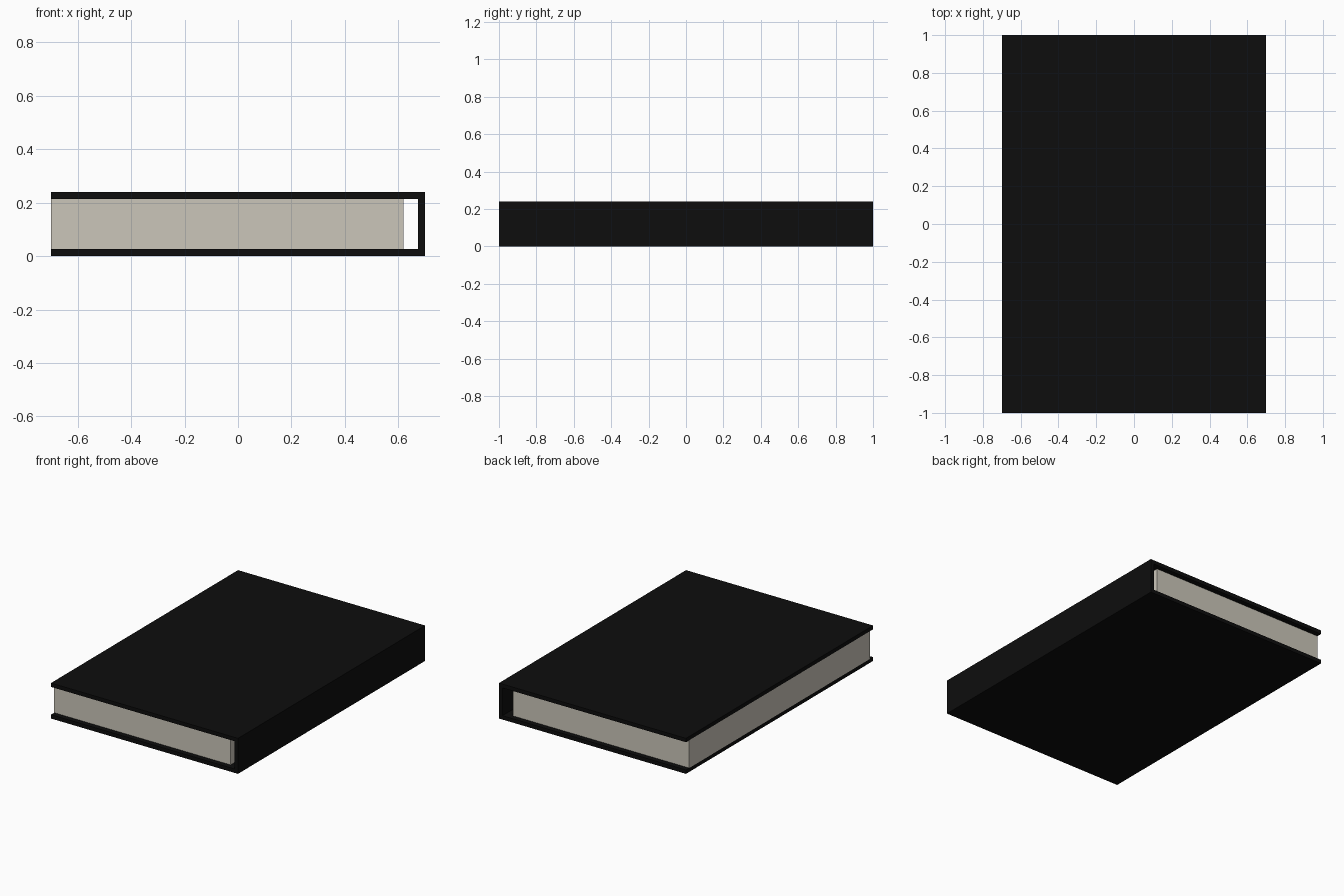
import bpy, bmesh

if "Cube" in bpy.data.objects:
    bpy.data.objects.remove(bpy.data.objects["Cube"])


def material(name, rgb):
    m = bpy.data.materials.new(name)
    m.diffuse_color = (*rgb, 1)
    m.use_nodes = True
    m.node_tree.nodes["Principled BSDF"].inputs["Base Color"].default_value = m.diffuse_color
    return m


def extrude_profile(name, profile, y0, y1, mat):
    """Extrude an x/z outline along y into a closed solid."""
    bm = bmesh.new()
    face = bm.faces.new([bm.verts.new((x, y0, z)) for x, z in profile])
    res = bmesh.ops.extrude_face_region(bm, geom=[face])
    verts = [v for v in res["geom"] if isinstance(v, bmesh.types.BMVert)]
    bmesh.ops.translate(bm, verts=verts, vec=(0, y1 - y0, 0))
    bmesh.ops.recalc_face_normals(bm, faces=bm.faces)
    mesh = bpy.data.meshes.new(name)
    bm.to_mesh(mesh)
    bm.free()
    mesh.materials.append(mat)
    obj = bpy.data.objects.new(name, mesh)
    bpy.context.collection.objects.link(obj)
    return obj


black = material("cover black", (0.004, 0.004, 0.004))
cream = material("paper cream", (0.60, 0.565, 0.49))

W, L, H, T = 0.70, 1.0, 0.24, 0.026

# Hard cover: two boards joined by the spine on the right
extrude_profile("cover", [(-W, 0), (W, 0), (W, H), (-W, H), (-W, H - T),
                          (W - T, H - T), (W - T, T), (-W, T)], -L, L, black)

# Page block: flush at the fore edge, set in at head and tail, gap at the spine
extrude_profile("pages", [(-W, T), (0.62, T), (0.62, H - T), (-W, H - T)],
                -L + 0.035, L - 0.035, cream)
